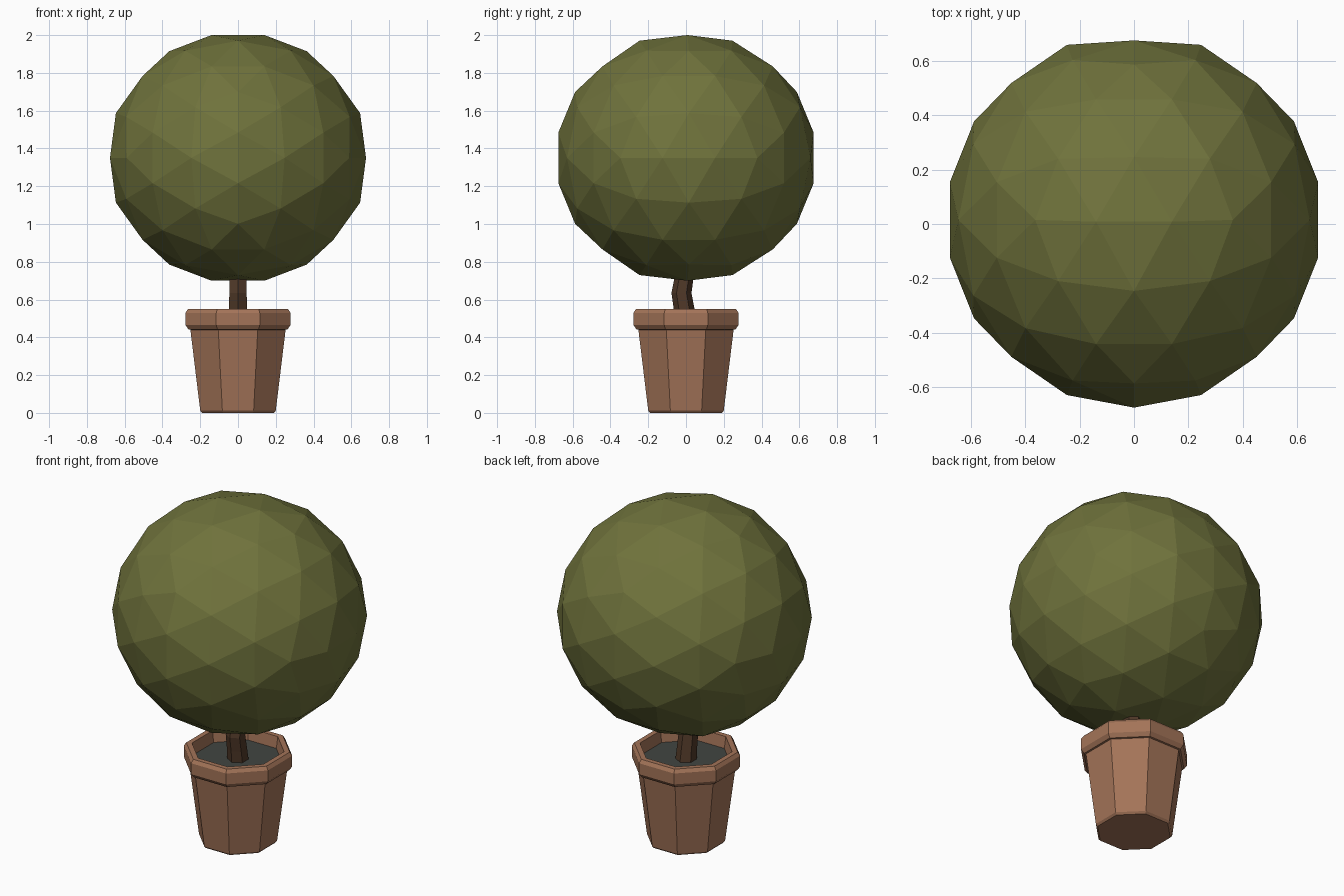
import bpy, bmesh, math
from itertools import combinations, product
from mathutils import Vector

cube = bpy.data.objects.get("Cube")
if cube:
    bpy.data.objects.remove(cube)


def material(name, rgb):
    m = bpy.data.materials.new(name)
    m.use_nodes = True
    m.diffuse_color = (*rgb, 1)
    bsdf = next(n for n in m.node_tree.nodes if n.type == 'BSDF_PRINCIPLED')
    bsdf.inputs["Base Color"].default_value = (*rgb, 1)
    bsdf.inputs["Roughness"].default_value = 0.9
    return m


leaf = material("olive green leaves", (0.16, 0.17, 0.045))
clay = material("terracotta", (0.37, 0.175, 0.098))
bark = material("dark bark", (0.08, 0.04, 0.021))
earth = material("grey soil", (0.054, 0.06, 0.054))


def make_object(name, bm, mat):
    bmesh.ops.recalc_face_normals(bm, faces=bm.faces)
    mesh = bpy.data.meshes.new(name)
    bm.to_mesh(mesh)
    bm.free()
    mesh.materials.append(mat)
    obj = bpy.data.objects.new(name, mesh)
    bpy.context.collection.objects.link(obj)
    return obj


def loft(name, sections, sides, turn, mat):
    """Polygon rings (radius, y, z) joined in order, with closed ends."""
    bm = bmesh.new()
    rings = []
    for r, y, z in sections:
        angles = [turn + math.tau * i / sides for i in range(sides)]
        rings.append([bm.verts.new((r * math.cos(a), y + r * math.sin(a), z)) for a in angles])
    for low, high in zip(rings, rings[1:]):
        for i in range(sides):
            j = (i + 1) % sides
            bm.faces.new((low[i], low[j], high[j], high[i]))
    bm.faces.new(rings[0])
    bm.faces.new(rings[-1])
    return make_object(name, bm, mat)


# Octagonal pot: profile holds flat-side distance and height, outside then inside
flat = math.cos(math.pi / 8)
profile = [(0.19, 0), (0.2, 0.012), (0.252, 0.44), (0.262, 0.442), (0.278, 0.465),
           (0.278, 0.53), (0.265, 0.55), (0.236, 0.55), (0.226, 0.47)]
loft("pot", [(r / flat, 0, z) for r, z in profile], 8, math.pi / 8, clay)

# Soil disc inside the rim
loft("soil", [(0.226 / flat, 0, 0.472), (0.227 / flat, 0, 0.482)], 8, math.pi / 8, earth)

# Bent six-sided trunk
loft("trunk", [(0.058, 0, 0.475), (0.055, -0.01, 0.55), (0.053, -0.024, 0.635),
               (0.05, -0.008, 0.73), (0.045, 0, 1.0)], 6, math.pi / 6, bark)

# Faceted crown: icosahedron with every edge split in three, pushed to a sphere
phi = (1 + math.sqrt(5)) / 2
corners = []
for a, b in product((-1, 1), repeat=2):
    corners += [Vector((a, 0, b * phi)), Vector((0, a * phi, b)), Vector((a * phi, b, 0))]


def near(a, b):
    return (a - b).length < 2.1


points = list(corners)
for a, b in combinations(corners, 2):
    if near(a, b):
        points += [a * 2 + b, a + b * 2]
for a, b, c in combinations(corners, 3):
    if near(a, b) and near(b, c) and near(a, c):
        points.append(a + b + c)

bm = bmesh.new()
for p in points:
    bm.verts.new(p.normalized())
bmesh.ops.convex_hull(bm, input=bm.verts)
for v in bm.verts:
    x, y, z = v.co
    shift = 0.015 * min(1, abs(x) / 0.36)
    v.co = (x * 0.692, y * 0.69 + shift, 1.35 + z * 0.664)
make_object("crown", bm, leaf)
